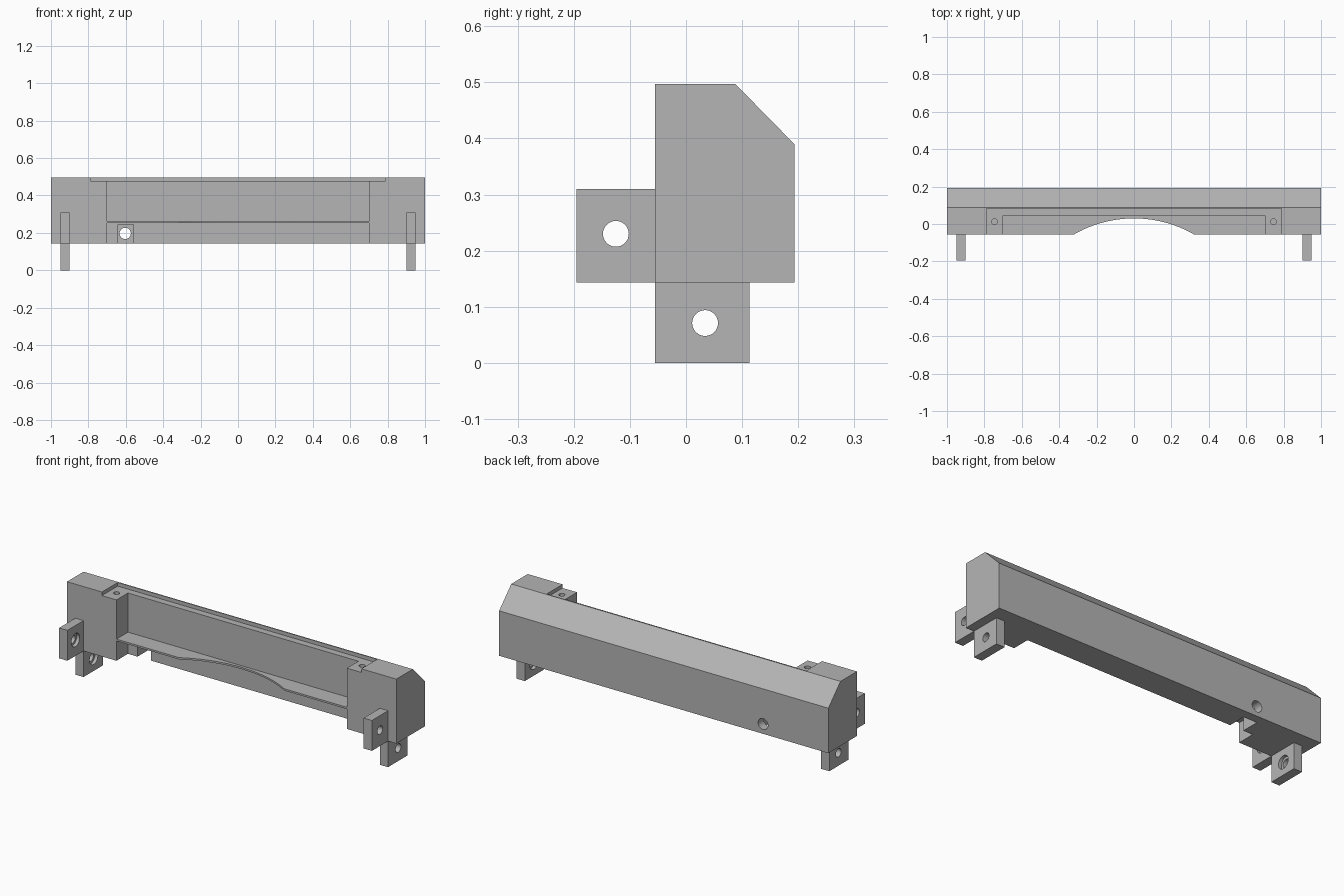
import bpy, bmesh
from mathutils import Matrix, Vector

if "Cube" in bpy.data.objects:
    bpy.data.objects.remove(bpy.data.objects["Cube"], do_unlink=True)

grey = bpy.data.materials.new("plain_grey")
grey.use_nodes = True
colour = (0.46, 0.46, 0.46, 1)
grey.diffuse_color = colour
grey.node_tree.nodes["Principled BSDF"].inputs["Base Color"].default_value = colour


def finish(name, bm):
    bmesh.ops.recalc_face_normals(bm, faces=bm.faces)
    mesh = bpy.data.meshes.new(name)
    bm.to_mesh(mesh)
    bm.free()
    obj = bpy.data.objects.new(name, mesh)
    mesh.materials.append(grey)
    bpy.context.collection.objects.link(obj)
    return obj


def box(name, low, high):
    low, high = Vector(low), Vector(high)
    bm = bmesh.new()
    place = Matrix.Translation((low + high) / 2) @ Matrix.Diagonal((*(high - low), 1))
    bmesh.ops.create_cube(bm, size=1, matrix=place)
    return finish(name, bm)


def cylinder(name, centre, radius, depth, axis, sides=32):
    bm = bmesh.new()
    turn = Vector(axis).to_track_quat("Z", "Y").to_matrix().to_4x4()
    bmesh.ops.create_cone(bm, cap_ends=True, segments=sides, radius1=radius,
                          radius2=radius, depth=depth,
                          matrix=Matrix.Translation(centre) @ turn)
    return finish(name, bm)


def cut(target, cutters):
    for cutter in cutters:
        mod = target.modifiers.new("cut", "BOOLEAN")
        mod.operation, mod.solver, mod.object = "DIFFERENCE", "EXACT", cutter
        bpy.context.view_layer.objects.active = target
        bpy.ops.object.modifier_apply(modifier=mod.name)
        bpy.data.objects.remove(cutter, do_unlink=True)


def smooth(obj):
    bpy.ops.object.select_all(action="DESELECT")
    obj.select_set(True)
    bpy.context.view_layer.objects.active = obj
    bpy.ops.object.shade_smooth_by_angle(angle=0.5)


FRONT, BACK, BASE, TOP = -0.055, 0.193, 0.143, 0.497
X, Y, Z = (1, 0, 0), (0, 1, 0), (0, 0, 1)

# Beam with a sloped upper back edge
profile = [(FRONT, BASE), (BACK, BASE), (BACK, 0.39), (0.088, TOP), (FRONT, TOP)]
bm = bmesh.new()
face = bm.faces.new([bm.verts.new((-1, y, z)) for y, z in profile])
extruded = bmesh.ops.extrude_face_region(bm, geom=[face])["geom"]
bmesh.ops.translate(bm, vec=(2, 0, 0),
                    verts=[v for v in extruded if isinstance(v, bmesh.types.BMVert)])
beam = finish("beam", bm)

# Lid recess, upper and lower bays, curved shelf edge, cable pocket and its hole
cutters = [
    box("lid_recess", (-0.788, -0.2, 0.477), (0.788, 0.082, 0.6)),
    box("upper_bay", (-0.7, -0.2, 0.262), (0.7, 0.045, 0.6)),
    box("lower_bay", (-0.7, -0.2, 0), (0.7, 0.045, 0.252)),
    cylinder("shelf_curve", (0, -0.615, 0.257), 0.645, 0.04, Z, 128),
    box("cable_pocket", (-0.642, 0, 0), (-0.56, 0.145, 0.245)),
    cylinder("cable_hole", (-0.603, 0.16, 0.197), 0.03, 0.2, Y),
]
# Screw holes in the lid ledges
for side in (-1, 1):
    cutters.append(cylinder("screw_hole", (side * 0.746, 0.012, 0.44), 0.016, 0.16, Z))
cut(beam, cutters)
smooth(beam)

# Mounting tabs at both ends, countersunk on their inner faces
tabs = {
    "front_tab": ((-0.195, FRONT), (BASE, 0.31), (-0.125, 0.23)),
    "lower_tab": ((FRONT, 0.113), (0, BASE), (0.034, 0.071)),
}
for side, label in ((1, "left"), (-1, "right")):
    for name, (ys, zs, hole) in tabs.items():
        xs = sorted((side * 0.9, side * 0.95))
        tab = box(f"{label}_{name}", (xs[0], ys[0], zs[0]), (xs[1], ys[1], zs[1]))
        cut(tab, [
            cylinder("bolt_hole", (side * 0.925, *hole), 0.023, 0.2, X),
            cylinder("bolt_seat", (side * 0.9, *hole), 0.036, 0.036, X),
        ])
        smooth(tab)
